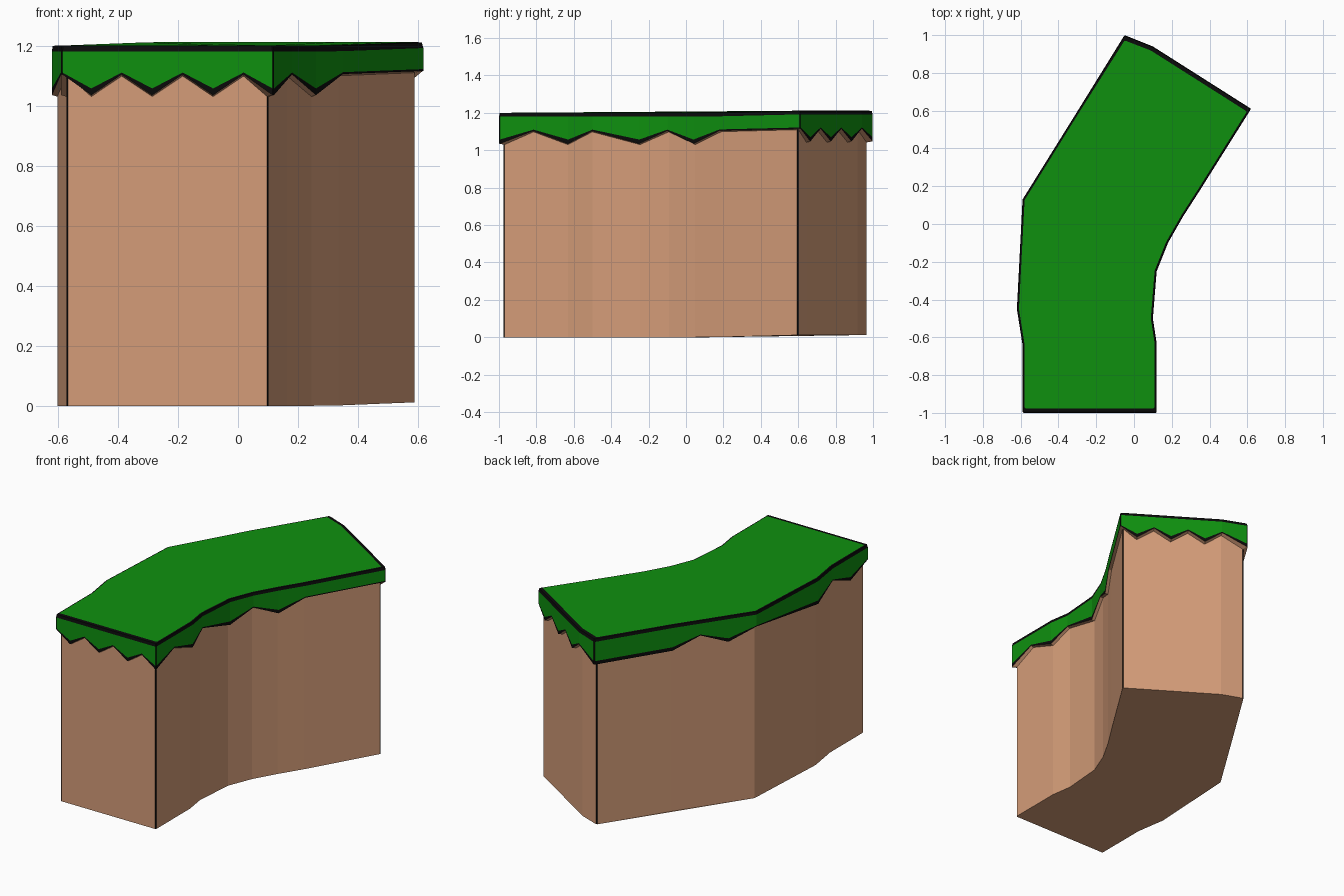
import bpy
import bmesh
from mathutils import Vector

cube = bpy.data.objects.get("Cube")
if cube:
    bpy.data.objects.remove(cube)


def material(name, rgb):
    m = bpy.data.materials.new(name)
    m.use_nodes = True
    m.diffuse_color = (*rgb, 1)
    m.node_tree.nodes["Principled BSDF"].inputs["Base Color"].default_value = (*rgb, 1)
    return m


GREEN = material("grass_green", (0.0045, 0.28, 0.0048))
BLACK = material("outline_black", (0.003, 0.003, 0.003))
SOIL = material("soil_tan", (0.66, 0.335, 0.19))

# Plan outline: x, y, tooth edges to the next point, starts low, sharp corner
PATH = [
    (-0.59, -1.0, 7, False, True), (0.12, -1.0, 2, True, True),
    (0.12, -0.63, 1, True, False), (0.10, -0.50, 1, False, False),
    (0.12, -0.25, 1, True, False), (0.18, -0.10, 1, False, False),
    (0.26, 0.04, 1, True, False), (0.35, 0.18, 1, False, False),
    (0.62, 0.61, 6, False, True), (0.10, 0.94, 1, False, False),
    (-0.05, 1.0, 1, True, True), (-0.31, 0.58, 3, True, False),
    (-0.59, 0.13, 1, False, False), (-0.62, -0.45, 1, True, False),
    (-0.59, -0.64, 2, False, False),
]

points = []
for i, (x, y, count, low, corner) in enumerate(PATH):
    a, b = Vector((x, y)), Vector(PATH[(i + 1) % len(PATH)][:2])
    for k in range(count):
        points.append((a.lerp(b, k / count), low ^ (k % 2 == 1), corner and k == 0))


def lift(y):
    """Gentle rise of the far end."""
    return 0.012 * min(1, max(0, (y - 0.13) / 0.5))


def ring(bm, height, side=0.0, end=0.0, chamfer=0.005):
    """Outline moved inwards, with narrow cut corners; height depends on the tooth."""
    verts = []
    n = len(points)
    for i, (p, low, corner) in enumerate(points):
        d1 = (p - points[i - 1][0]).normalized()
        d2 = (points[(i + 1) % n][0] - p).normalized()
        n1, n2 = Vector((d1.y, -d1.x)), Vector((d2.y, -d2.x))
        w1, w2 = (end if abs(v.y) > 0.7 else side for v in (n1, n2))
        if corner:
            q = p - n1 * w1 - n2 * w2
            spots = [q - d1 * chamfer, q + d2 * chamfer]
        else:
            spots = [p - (n1 + n2) / (1 + n1.dot(n2)) * (w1 + w2) / 2]
        verts += [bm.verts.new((s.x, s.y, height(low) + lift(p.y))) for s in spots]
    return verts


# True for each ring edge that is a cut corner
CORNER_EDGE = [flag for _, _, c in points for flag in ([True, False] if c else [False])]


def bridge(bm, lower, upper, mat, corner_mat=None):
    n = len(lower)
    for i in range(n):
        j = (i + 1) % n
        f = bm.faces.new((lower[i], lower[j], upper[j], upper[i]))
        f.material_index = corner_mat if corner_mat is not None and CORNER_EDGE[i] else mat


def finish(bm, name, mats):
    bmesh.ops.recalc_face_normals(bm, faces=bm.faces)
    mesh = bpy.data.meshes.new(name)
    bm.to_mesh(mesh)
    bm.free()
    for m in mats:
        mesh.materials.append(m)
    obj = bpy.data.objects.new(name, mesh)
    bpy.context.collection.objects.link(obj)


# Soil block with dark corner lines
bm = bmesh.new()
base = ring(bm, lambda low: 0.0, 0.018, 0.025)
top = ring(bm, lambda low: 1.15, 0.018, 0.025)
bridge(bm, base, top, 0, 1)
bm.faces.new(base[::-1])
bm.faces.new(top)
finish(bm, "soil_block", [SOIL, BLACK])

# Grass cap: soil lip, dark toothed hem, green skirt, dark rim, green top
bm = bmesh.new()
lip = ring(bm, lambda low: 1.098 - 0.068 * low, 0.018, 0.025)
hem = ring(bm, lambda low: 1.104 - 0.069 * low)
skirt = ring(bm, lambda low: 1.11 - 0.053 * low)
rim = ring(bm, lambda low: 1.18)
edge = ring(bm, lambda low: 1.198, 0.003, 0.004)
lawn = ring(bm, lambda low: 1.2, 0.011, 0.024)
bridge(bm, lip, hem, 2)
bridge(bm, hem, skirt, 1)
bridge(bm, skirt, rim, 0, 1)
bridge(bm, rim, edge, 1)
bridge(bm, edge, lawn, 1)
bm.faces.new(lawn).material_index = 0
finish(bm, "grass_cap", [GREEN, BLACK, SOIL])
